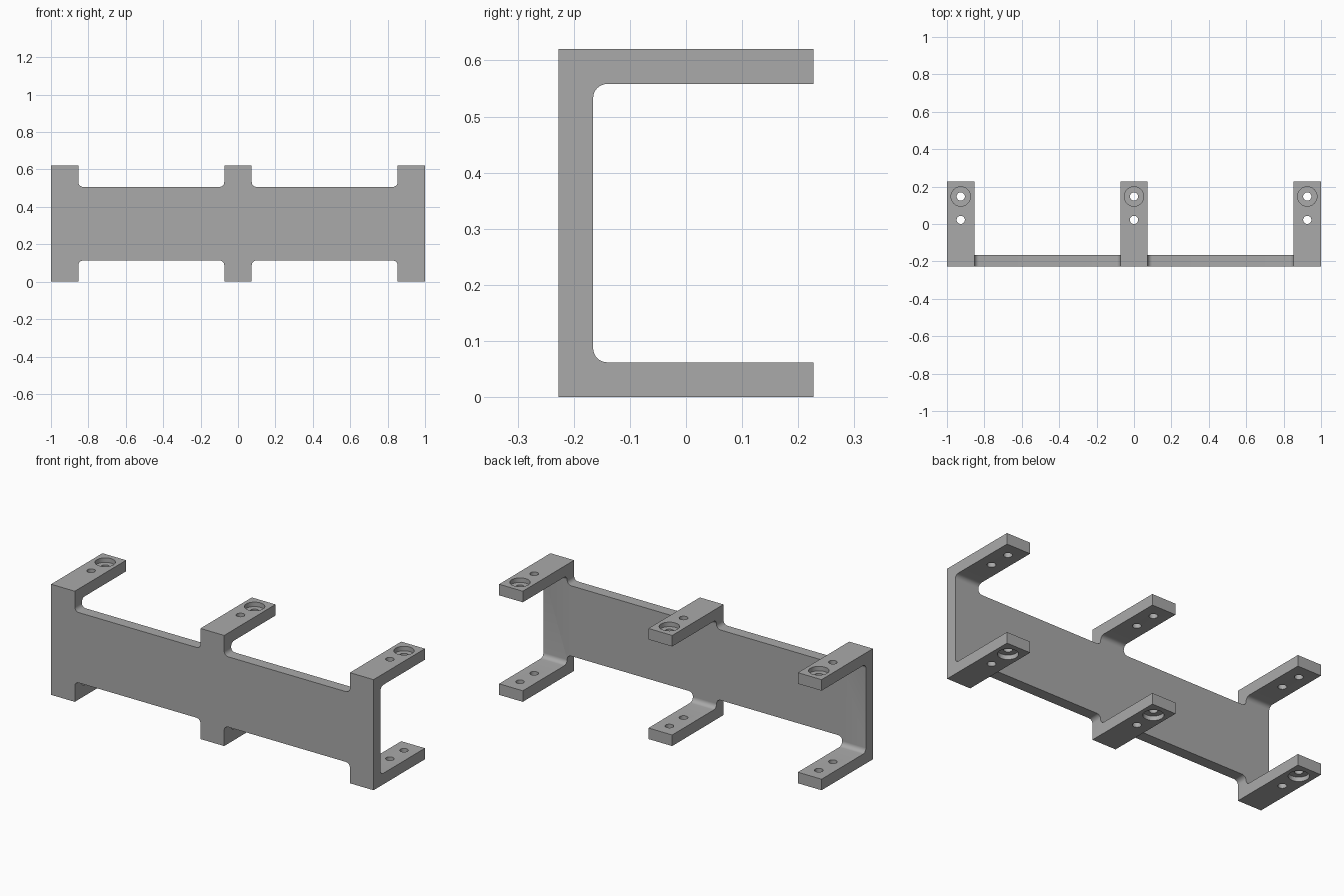
import bpy, bmesh, math
from mathutils import Vector

cube = bpy.data.objects.get("Cube")
if cube:
    bpy.data.objects.remove(cube, do_unlink=True)

HEIGHT, DEPTH, WALL = 0.62, 0.455, 0.062
ARM_W, NOTCH_Z, FILLET = 0.147, 0.113, 0.025
BACK, FRONT = DEPTH / 2, -DEPTH / 2

steel = bpy.data.materials.new("grey metal")
steel.use_nodes = True
grey = (0.4, 0.4, 0.4, 1)
steel.diffuse_color = grey
steel.node_tree.nodes["Principled BSDF"].inputs["Base Color"].default_value = grey


def corner(cx, cy, start, r=FILLET, steps=8):
    """Quarter circle of points, counter-clockwise from the start angle."""
    return [(cx + r * math.cos(start + math.pi / 2 * i / steps),
             cy + r * math.sin(start + math.pi / 2 * i / steps)) for i in range(steps + 1)]


def add_prism(bm, points, offset):
    face = bm.faces.new([bm.verts.new(p) for p in points])
    out = bmesh.ops.extrude_face_region(bm, geom=[face])
    moved = [v for v in out["geom"] if isinstance(v, bmesh.types.BMVert)]
    bmesh.ops.translate(bm, verts=moved, vec=offset)


def make_object(name, bm):
    bmesh.ops.recalc_face_normals(bm, faces=bm.faces)
    mesh = bpy.data.meshes.new(name)
    bm.to_mesh(mesh)
    bm.free()
    mesh.materials.append(steel)
    obj = bpy.data.objects.new(name, mesh)
    bpy.context.collection.objects.link(obj)
    return obj


# Full-length channel with rounded inner corners
inner = FRONT + WALL
profile = [(BACK, 0), (BACK, WALL)]
profile += corner(inner + FILLET, WALL + FILLET, math.pi)[::-1]
profile += corner(inner + FILLET, HEIGHT - WALL - FILLET, math.pi / 2)[::-1]
profile += [(BACK, HEIGHT - WALL), (BACK, HEIGHT), (FRONT, HEIGHT), (FRONT, 0)]
bm = bmesh.new()
add_prism(bm, [(-1, y, z) for y, z in profile], Vector((2, 0, 0)))
bracket = make_object("mounting_bracket", bm)

# Four notches that leave three pairs of arms
bm = bmesh.new()
x0, x1 = ARM_W / 2, 1 - ARM_W
top = HEIGHT - NOTCH_Z
notch = corner(x0 + FILLET, top + FILLET, math.pi)
notch += corner(x1 - FILLET, top + FILLET, 1.5 * math.pi)
notch += [(x1, 1), (x0, 1)]
for side in (-1, 1):
    for upper in (True, False):
        add_prism(bm, [(side * x, -1, z if upper else HEIGHT - z) for x, z in notch],
                  Vector((0, 2, 0)))
cutters = [make_object("notch_cutter", bm)]


# Screw holes through every arm, and counterbores in the outer arm faces
def add_drill(bm, x, y, z, radius, depth):
    out = bmesh.ops.create_cone(bm, cap_ends=True, segments=32, radius1=radius,
                                radius2=radius, depth=depth)
    bmesh.ops.translate(bm, verts=out["verts"], vec=(x, y, z))


holes, bores = bmesh.new(), bmesh.new()
for x in (-1 + ARM_W / 2, 0, 1 - ARM_W / 2):
    for y in (0.022, 0.147):
        add_drill(holes, x, y, HEIGHT / 2, 0.022, 2)
    for z in (0, HEIGHT):
        add_drill(bores, x, 0.147, z, 0.052, 0.05)
cutters += [make_object("hole_cutter", holes), make_object("counterbore_cutter", bores)]

bpy.context.view_layer.objects.active = bracket
for cutter in cutters:
    cut = bracket.modifiers.new(cutter.name, "BOOLEAN")
    cut.operation, cut.solver, cut.object = "DIFFERENCE", "EXACT", cutter
    bpy.ops.object.modifier_apply(modifier=cut.name)
    bpy.data.objects.remove(cutter, do_unlink=True)

bpy.ops.object.select_all(action="DESELECT")
bracket.select_set(True)
bpy.ops.object.shade_smooth_by_angle(angle=math.radians(30))
